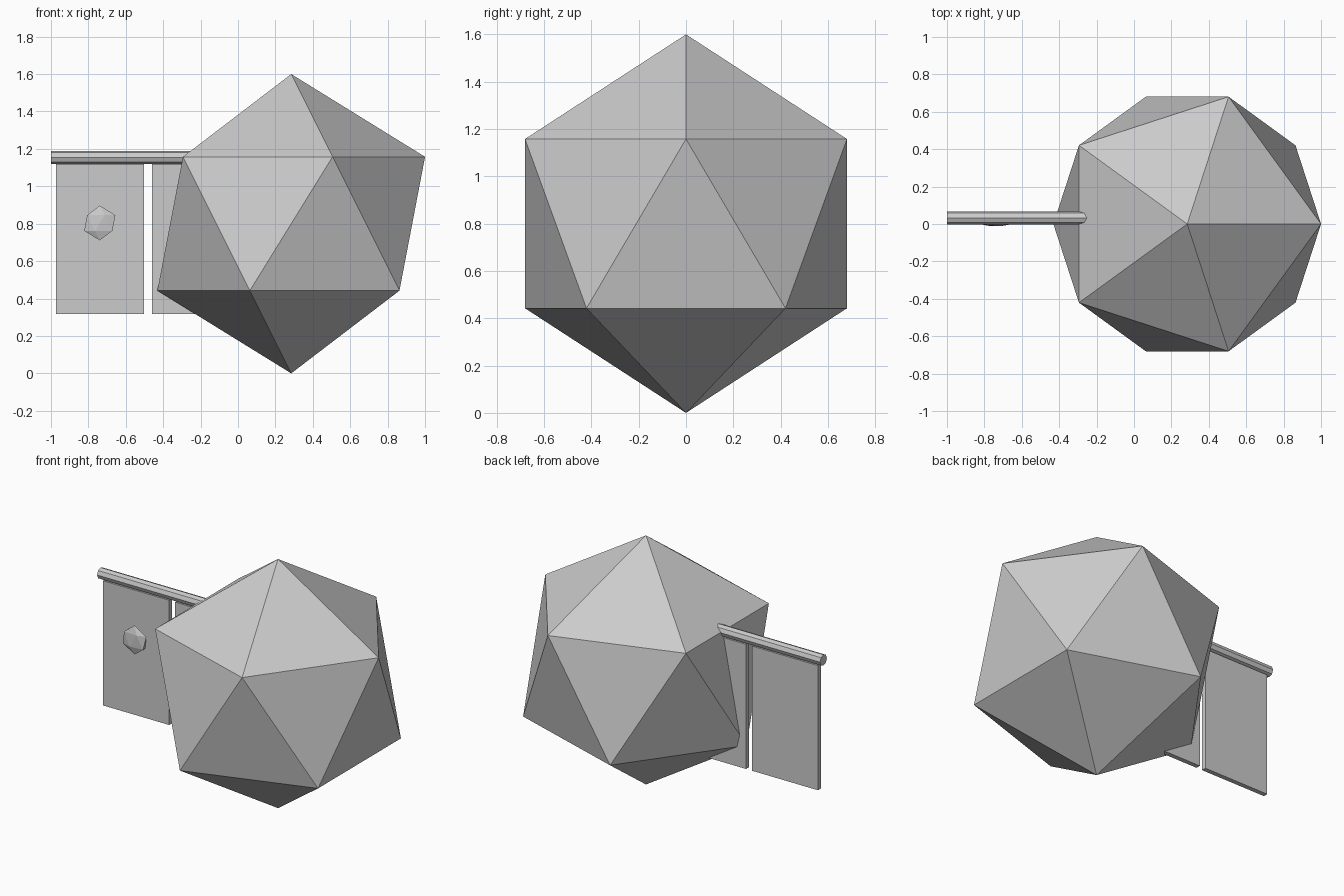
import bpy
from math import radians

if "Cube" in bpy.data.objects:
    bpy.data.objects.remove(bpy.data.objects["Cube"])


def finish(name, scale=(1, 1, 1)):
    ob = bpy.context.object
    ob.name = name
    ob.scale = scale
    return ob


def ico(name, loc, radius, scale=(1, 1, 1)):
    bpy.ops.mesh.primitive_ico_sphere_add(subdivisions=1, radius=radius, location=loc)
    return finish(name, scale)


def panel(name, x0, width):
    # thin hanging board, top edge just under the rail
    z0, z1 = 0.317, 1.118
    bpy.ops.mesh.primitive_cube_add(size=1, location=(x0 + width / 2, 0.033, (z0 + z1) / 2))
    return finish(name, (width, 0.03, z1 - z0))


# large faceted body
ico("faceted_body", (0.2845, 0, 0.8), 0.8)

# eight-sided rail, running into the body
rail_x0, rail_x1 = -1.0, 0.04
bpy.ops.mesh.primitive_cylinder_add(
    vertices=8, radius=0.035, depth=rail_x1 - rail_x0,
    location=((rail_x0 + rail_x1) / 2, 0.033, 1.155), rotation=(0, radians(90), 0))
finish("rail")

# two boards hanging side by side from the rail
for i, x0 in enumerate((-0.972, -0.46)):
    panel(f"hanging_panel_{i + 1}", x0, 0.47)

# small flattened stud on the front of the outer board
ico("panel_stud", (-0.739, 0.006, 0.804), 0.093, (1, 0.22, 1))
